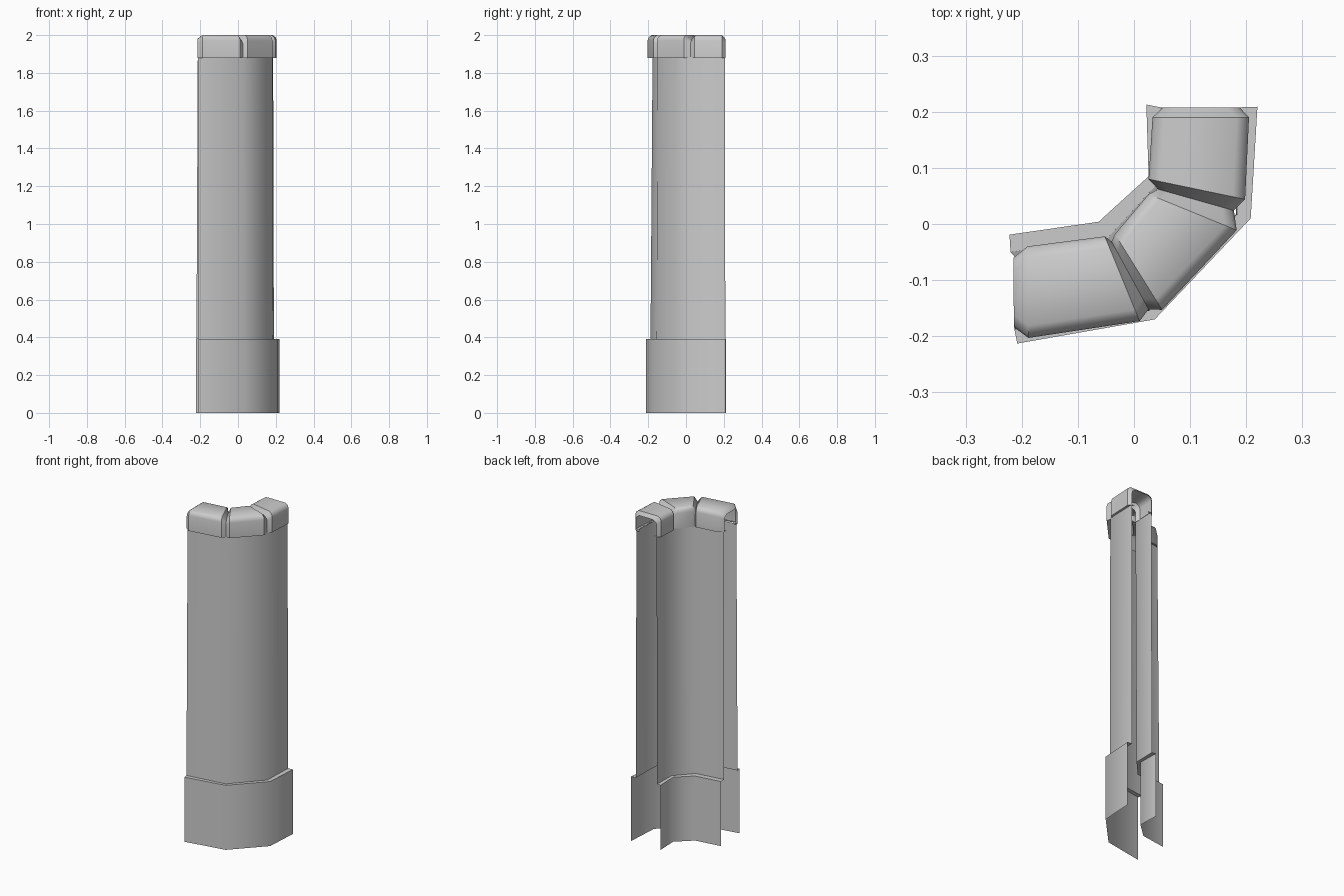
import bpy, math
from mathutils import Vector

if "Cube" in bpy.data.objects:
    bpy.data.objects.remove(bpy.data.objects["Cube"])


def sheet(name, rows, angle):
    """Skin a grid of point rows into one smooth-shaded open surface."""
    n = len(rows[0])
    verts = [p for row in rows for p in row]
    faces = [(r * n + i, r * n + i + 1, (r + 1) * n + i + 1, (r + 1) * n + i)
             for r in range(len(rows) - 1) for i in range(n - 1)]
    me = bpy.data.meshes.new(name)
    me.from_pydata(verts, [], faces)
    ob = bpy.data.objects.new(name, me)
    bpy.context.collection.objects.link(ob)
    bpy.ops.object.select_all(action='DESELECT')
    ob.select_set(True)
    bpy.context.view_layer.objects.active = ob
    bpy.ops.object.shade_smooth_by_angle(angle=math.radians(angle))
    return ob


def at(path, z):
    return [(x, y, z) for x, y in path]


# Plan outlines of the bent wall: plinth, wall foot and wall head, per side
sides = {
    "outer": (
        [(-0.208, -0.213), (0.037, -0.17), (0.208, 0.01), (0.22, 0.209)],
        [(-0.213, -0.188), (0.026, -0.155), (0.184, 0.017), (0.19, 0.208)],
        [(-0.213, -0.177), (0.025, -0.15), (0.182, 0.018), (0.186, 0.207)]),
    "inner": (
        [(0.022, 0.213), (0.026, 0.085), (-0.063, 0.004), (-0.222, -0.019)],
        [(0.047, 0.208), (0.044, 0.074), (-0.047, -0.025), (-0.22, -0.05)],
        [(0.052, 0.207), (0.048, 0.07), (-0.04, -0.034), (-0.213, -0.058)]),
}
for side, (plinth, foot, head) in sides.items():
    sheet(side + "_plinth", [at(plinth, 0), at(plinth, 0.39)], 60)
    sheet(side + "_plinth_ledge", [at(plinth, 0.39), at(foot, 0.39)], 30)
    sheet(side + "_wall", [at(foot, 0.39), at(head, 1.885)], 60)

# Coping stones: stations (inner xy, outer xy, groove depth) along the bend
stations = [
    ((-0.215, -0.06), (-0.214, -0.184), 0.02),
    ((-0.19, -0.04), (-0.188, -0.203), 0.0),
    ((-0.052, -0.022), (0.01, -0.173), 0.0),
    ((-0.04, -0.031), (0.026, -0.152), 0.025),
    ((-0.034, -0.018), (0.05, -0.153), 0.0),
    ((0.026, 0.053), (0.183, -0.011), 0.0),
    ((0.043, 0.062), (0.178, 0.024), 0.025),
    ((0.026, 0.08), (0.198, 0.044), 0.0),
    ((0.033, 0.19), (0.205, 0.19), 0.0),
    ((0.052, 0.208), (0.188, 0.208), 0.02),
]
# Half section: (distance in from the side, height, share of groove depth)
half = [(0.022, 1.885, 0), (0, 1.88, 0), (0, 1.972, 0.8),
        (0.005, 1.988, 1), (0.022, 2.0, 1)]
rows = []
for from_outer, section in ((True, half), (False, half[::-1])):
    for inset, z, share in section:
        row = []
        for inner, outer, dip in stations:
            a, b = (outer, inner) if from_outer else (inner, outer)
            a, b = Vector(a), Vector(b)
            p = a + (b - a).normalized() * inset
            row.append((p.x, p.y, z - dip * share))
        rows.append(row)
sheet("coping_stones", rows, 40)
